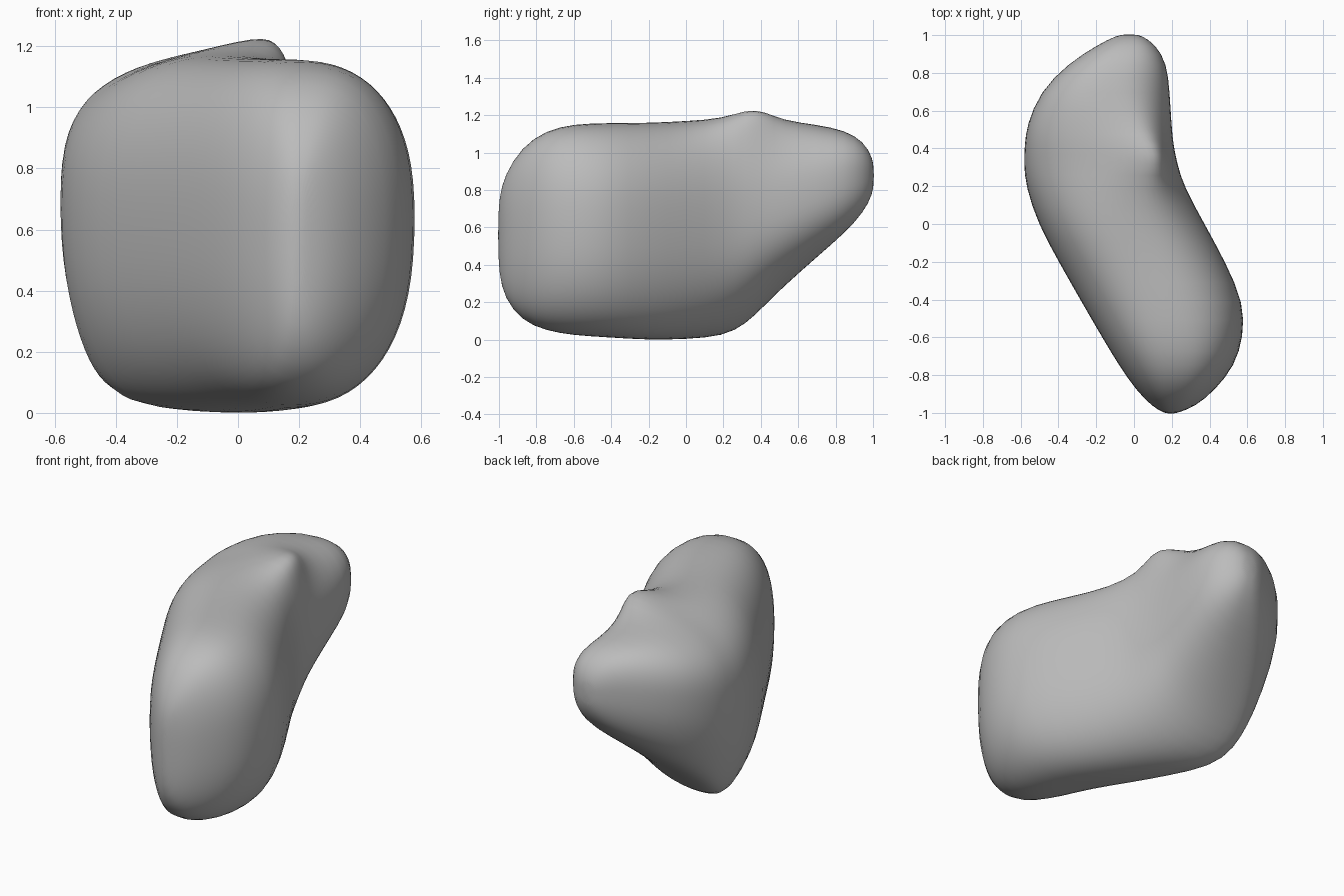
import bpy, bmesh, math

cube = bpy.data.objects.get("Cube")
if cube:
    bpy.data.objects.remove(cube, do_unlink=True)

# Cross-sections from front to back: y, left, right, bottom, top
SECTIONS = [
    (-1.0, .16, .23, .35, .76),
    (-.97, .1, .32, .22, .88),
    (-.88, .01, .43, .10, 1.03),
    (-.75, -.08, .535, .045, 1.12),
    (-.6, -.17, .58, .02, 1.155),
    (-.42, -.275, .585, .01, 1.16),
    (-.2, -.40, .485, -.005, 1.16),
    (0, -.51, .375, 0, 1.17),
    (.2, -.575, .265, .015, 1.18),
    (.32, -.585, .23, .08, 1.19),
    (.42, -.58, .21, .18, 1.19),
    (.52, -.57, .2, .28, 1.17),
    (.7, -.5, .19, .44, 1.15),
    (.85, -.35, .175, .57, 1.12),
    (.95, -.19, .115, .68, 1.06),
    (1.0, -.09, .04, .78, .97),
]
RING = 36


def bell(value, middle, width):
    return math.exp(-((value - middle) / width) ** 2)


def power(value, exponent):
    return math.copysign(abs(value) ** exponent, value)


def ring_points(y, left, right, bottom, top):
    """Rounded section, widest above the middle, with a leaning crown and keel."""
    cx, rx = (left + right) / 2, (right - left) / 2
    cz = bottom + .55 * (top - bottom)
    crown = .5 * bell(y, .36, .2)
    keel = -.12 * bell(y, -.8, .3) - .36 * bell(y, .42, .3)
    for i in range(RING):
        a = math.tau * i / RING
        c, s = power(math.cos(a), .83), power(math.sin(a), .83)
        lean = (crown if s > 0 else keel) * s * s * (1 - c * c)
        x = cx + rx * (c + lean)
        z = cz + s * (top - cz if s > 0 else cz - bottom)
        # Small knob on the upper edge
        if s > 0:
            z += .06 * s * bell(y, .36, .13) * bell(x, .14, .17)
        yield x, y, z


# Body skin lofted through the sections
bm = bmesh.new()
rings = [[bm.verts.new(p) for p in ring_points(*row)] for row in SECTIONS]
for a, b in zip(rings, rings[1:]):
    for i in range(RING):
        j = (i + 1) % RING
        bm.faces.new((a[i], a[j], b[j], b[i]))

# Rounded end caps
for ring, push in ((rings[0], -.005), (rings[-1], .005)):
    centre = sum((v.co for v in ring), ring[0].co * 0) / RING
    centre.y += push
    tip = bm.verts.new(centre)
    for i in range(RING):
        bm.faces.new((ring[i], ring[(i + 1) % RING], tip))
bmesh.ops.recalc_face_normals(bm, faces=bm.faces)
mesh = bpy.data.meshes.new("curved_body")
bm.to_mesh(mesh)
bm.free()
body = bpy.data.objects.new("curved_body", mesh)
bpy.context.collection.objects.link(body)

# Plain grey surface
grey = bpy.data.materials.new("plain grey")
grey.use_nodes = True
colour = (.5, .5, .5, 1)
grey.diffuse_color = colour
grey.node_tree.nodes["Principled BSDF"].inputs["Base Color"].default_value = colour
mesh.materials.append(grey)

# Smooth skin
mesh.shade_smooth()
smooth = body.modifiers.new("smooth_skin", "SUBSURF")
smooth.levels = smooth.render_levels = 1
